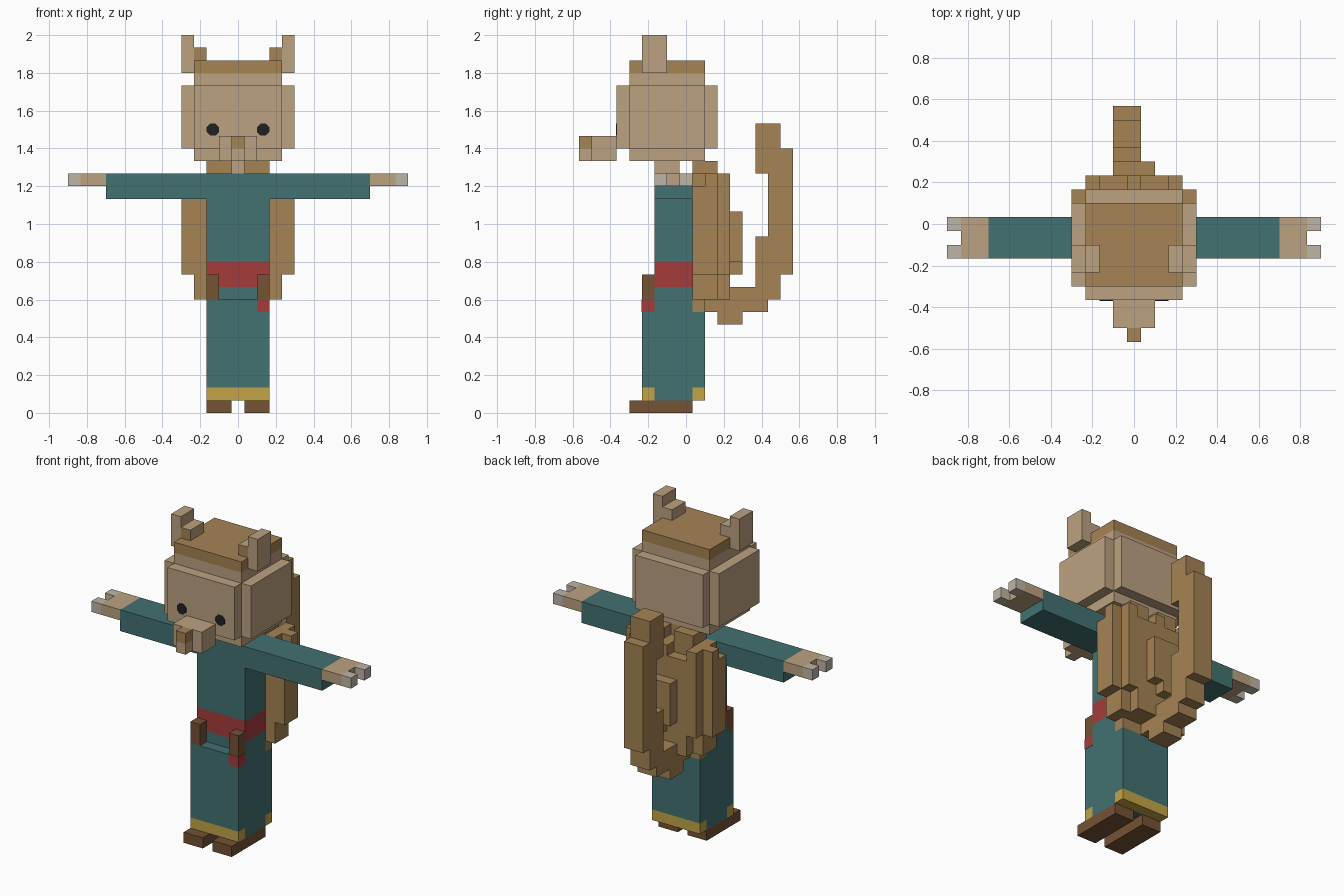
import bpy, math

old = bpy.data.objects.get("Cube")
if old:
    bpy.data.objects.remove(old)

U = 1 / 15  # size of one block


def material(name, rgb):
    lin = [((c / 255 + 0.055) / 1.055) ** 2.4 for c in rgb] + [1]
    m = bpy.data.materials.new(name)
    m.use_nodes = True
    m.diffuse_color = lin
    m.node_tree.nodes["Principled BSDF"].inputs["Base Color"].default_value = lin
    return m


light_fur = material("light fur", (188, 162, 129))
brown_fur = material("brown fur", (165, 131, 84))
teal = material("teal cloth", (67, 113, 113))
red = material("red sash", (165, 59, 59))
gold = material("gold trim", (194, 164, 70))
leather = material("dark leather", (117, 82, 52))
claw = material("pale claw", (190, 181, 166))
black = material("eye black", (32, 32, 34))


def box(name, mat, x, y, z, front=None):
    """Block spanning x, y, z ranges, in block units; front is an optional second colour."""
    bpy.ops.mesh.primitive_cube_add(size=1)
    ob = bpy.context.object
    ob.name = name
    for v in ob.data.vertices:
        v.co = [((lo + hi) / 2 + c * (hi - lo)) * U for c, (lo, hi) in zip(v.co, (x, y, z))]
    ob.data.materials.append(mat)
    if front:
        ob.data.materials.append(front)
        for p in ob.data.polygons:
            p.material_index = int(p.normal.y < -0.5)
    return ob


def mid(name, mat, half, y, z):
    """Block centred on x = 0."""
    return box(name, mat, (-half, half), y, z)


def pair(name, mat, x, y, z, front=None):
    """Mirrored blocks on both sides."""
    box("left_" + name, mat, x, y, z, front)
    box("right_" + name, mat, (-x[1], -x[0]), y, z, front)


# Head
mid("head_core", light_fur, 3.5, (-4.5, 1.5), (20, 27))
mid("head_cap", brown_fur, 3.5, (-4.5, 1.5), (27, 28))
mid("face_and_nape", light_fur, 3.5, (-5.5, 2.5), (21, 26))
pair("cheek", light_fur, (3.5, 4.5), (-4.5, 1.5), (21, 26))
mid("neck", light_fur, 0.5, (-2.5, -0.5), (19, 20))

# Muzzle
mid("muzzle", light_fur, 1.5, (-7.5, -5.5), (20, 22))
mid("chin", light_fur, 0.5, (-8.5, -7.5), (20, 21))
mid("nose", brown_fur, 0.5, (-8.5, -7.5), (21, 22))

# Ears
pair("ear", light_fur, (3.5, 4.5), (-3.5, -1.5), (27, 30))
pair("inner_ear", light_fur, (2.5, 3.5), (-3.5, -1.5), (28, 29), brown_fur)

# Eyes
for side, name in ((1, "left_eye"), (-1, "right_eye")):
    bpy.ops.mesh.primitive_cylinder_add(
        vertices=8, radius=0.035, depth=0.006,
        location=(side * 2 * U, -5.5 * U, 22.5 * U),
        rotation=(math.pi / 2, math.pi / 8, 0))
    eye = bpy.context.object
    eye.name = name
    eye.data.materials.append(black)

# Robe
depth = (-2.5, 0.5)
mid("robe_lower", teal, 2.5, depth, (1, 10))
mid("waist_sash", red, 2.5, depth, (10, 12))
mid("robe_upper", teal, 2.5, depth, (12, 19))
for name, y, top in (("front", (-3.5, -2.5), 9), ("back", (0.5, 1.5), 8)):
    mid(name + "_skirt", teal, 2.5, y, (2, top))
    mid(name + "_hem", gold, 2.5, y, (1, 2))

# Belt straps and sash end
pair("belt_strap", leather, (1.5, 2.5), (-3.5, -2.5), (9, 11))
box("sash_end", red, (1.5, 2.52), (-3.52, -2.5), (8, 9))

# Arms, hands and claws
pair("sleeve", teal, (2.5, 10.5), depth, (17, 19))
pair("hand", light_fur, (10.5, 12.5), depth, (18, 19))
pair("front_claw", claw, (12.5, 13.5), (-2.5, -1.5), (18, 19))
pair("back_claw", claw, (12.5, 13.5), (-0.5, 0.5), (18, 19))

# Shoes
pair("shoe", leather, (0.5, 2.5), (-4.5, 0.5), (0, 1))

# Long hair in stepped layers
mid("hair_root", brown_fur, 2.5, (0.5, 1.5), (8, 20))
mid("hair_inner", brown_fur, 3.5, (0.5, 2.5), (9, 19))
pair("hair_side", brown_fur, (3.5, 4.5), (0.5, 2.5), (11, 18))
pair("hair_shoulder", brown_fur, (3.5, 4.5), (1.5, 2.5), (18, 19))
pair("hair_crest", brown_fur, (0.5, 2.5), (1.5, 2.5), (19, 20))
mid("hair_outer", brown_fur, 2.5, (2.5, 3.5), (9, 18))
pair("hair_lock", brown_fur, (2.5, 3.5), (2.5, 3.5), (11, 19))
mid("hair_tuft", brown_fur, 0.5, (2.5, 3.5), (18, 19))
mid("hair_ridge", brown_fur, 1.5, (3.5, 4.5), (12, 16))
mid("hair_ridge_tip", brown_fur, 0.5, (3.5, 4.5), (11, 12))

# Tail, curving out and up
tail = (
    ((1.5, 6.5), (8, 9)),
    ((2.5, 4.5), (7, 10)),
    ((4.5, 7.5), (9, 10)),
    ((5.5, 7.5), (10, 14)),
    ((6.5, 8.5), (11, 21)),
    ((5.5, 7.5), (19, 23)),
)
for i, (y, z) in enumerate(tail):
    box("tail_segment_%d" % i, brown_fur, (-1.5, 0.5), y, z)
